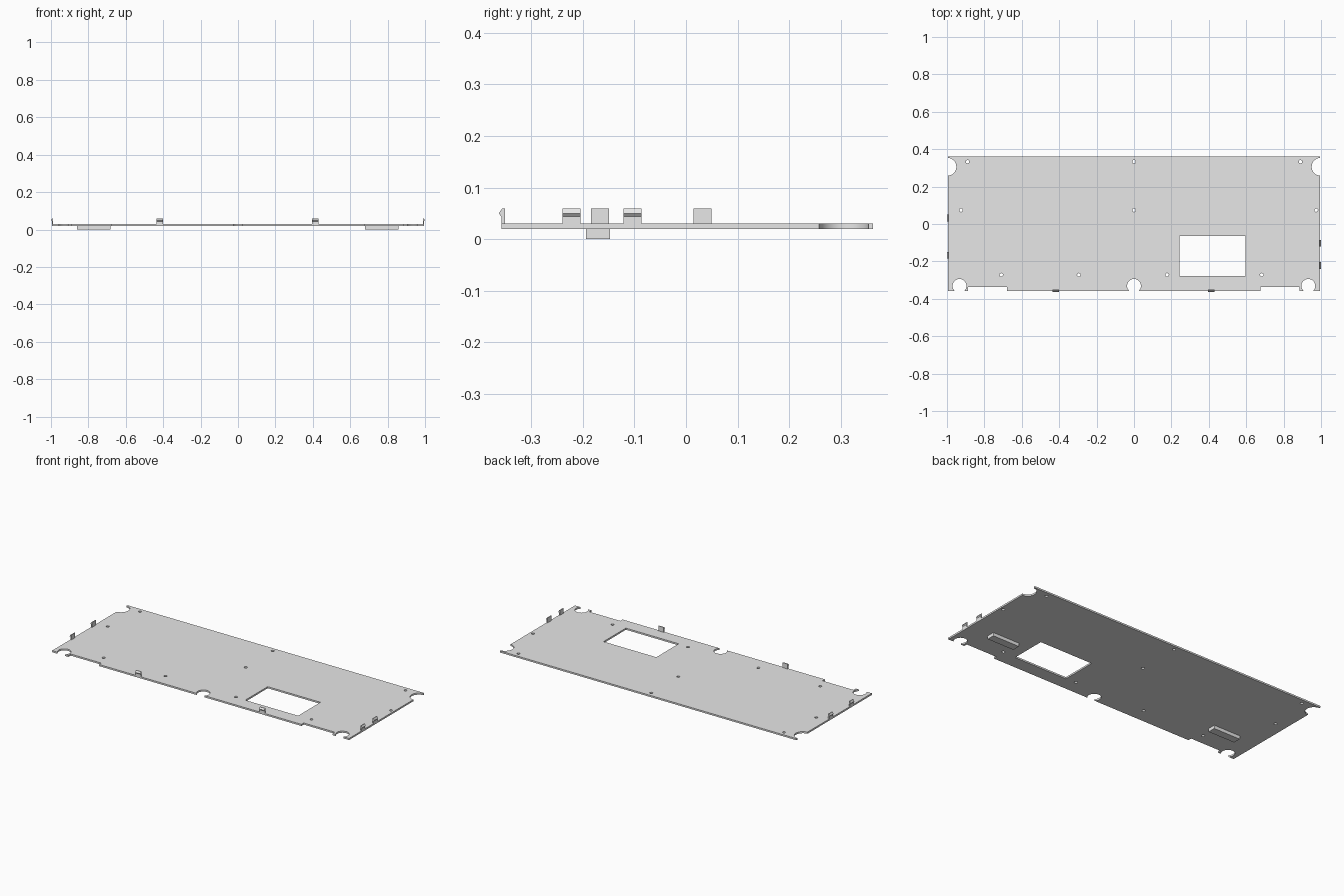
import bpy
import bmesh
from math import radians
from mathutils import Matrix, Vector

old = bpy.data.objects.get("Cube")
if old:
    bpy.data.objects.remove(old, do_unlink=True)

# Single sheet material
grey = bpy.data.materials.new("light grey")
grey.use_nodes = True
colour = (0.8, 0.8, 0.8, 1)
grey.diffuse_color = colour
grey.node_tree.nodes["Principled BSDF"].inputs["Base Color"].default_value = colour

BOTTOM, TOP = 0.02, 0.03
HALF_X, FRONT, BACK = 0.995, -0.358, 0.362


def add_box(bm, x0, x1, y0, y1, z0, z1):
    centre = Matrix.Translation(((x0 + x1) / 2, (y0 + y1) / 2, (z0 + z1) / 2))
    size = Matrix.Diagonal((x1 - x0, y1 - y0, z1 - z0, 1))
    bmesh.ops.create_cube(bm, size=1, matrix=centre @ size)


def add_drill(bm, x, y, radius, segments):
    bmesh.ops.create_cone(bm, cap_ends=True, segments=segments, radius1=radius,
                          radius2=radius, depth=0.1,
                          matrix=Matrix.Translation((x, y, TOP)))


def finish(name, bm):
    bmesh.ops.recalc_face_normals(bm, faces=bm.faces)
    mesh = bpy.data.meshes.new(name)
    bm.to_mesh(mesh)
    bm.free()
    mesh.materials.append(grey)
    obj = bpy.data.objects.new(name, mesh)
    bpy.context.collection.objects.link(obj)
    return obj


# Base plate
bm = bmesh.new()
add_box(bm, -HALF_X, HALF_X, FRONT, BACK, BOTTOM, TOP)
plate = finish("base_plate", bm)

# Cutters: window, front notches, screw reliefs, back corner reliefs, pin holes
bm = bmesh.new()
add_box(bm, 0.243, 0.597, -0.277, -0.063, -0.05, 0.1)
add_box(bm, -0.887, -0.68, -0.5, -0.336, -0.05, 0.1)
add_box(bm, 0.676, 0.884, -0.5, -0.336, -0.05, 0.1)
for x in (-0.933, 0, 0.932):
    add_drill(bm, x, -0.331, 0.037, 40)
for side in (-1, 1):
    add_drill(bm, side * 0.998, 0.306, 0.048, 48)
holes = [(x, 0.333) for x in (-0.89, 0, 0.89)]
holes += [(x, 0.074) for x in (-0.925, 0, 0.974)]
holes += [(x, -0.272) for x in (-0.71, -0.295, 0.177, 0.683)]
for x, y in holes:
    add_drill(bm, x, y, 0.009, 20)
cutter = finish("plate_cutter", bm)
cutter.hide_render = True

cut = plate.modifiers.new("cutouts", "BOOLEAN")
cut.operation = "DIFFERENCE"
cut.solver = "EXACT"
cut.object = cutter
bpy.context.view_layer.objects.active = plate
plate.select_set(True)
bpy.ops.object.modifier_apply(modifier=cut.name)
bpy.data.objects.remove(cutter, do_unlink=True)
bpy.ops.object.shade_smooth_by_angle(angle=radians(30))

# Snap clips: barbed profile (outward, height) swept along the plate edge
CLIP = [(-0.007, TOP), (0, TOP), (0, 0.044), (0.005, 0.05), (-0.002, 0.06), (-0.007, 0.06)]
CLIP_WIDTH = 0.035


def add_clip(name, x, y, turn):
    bm = bmesh.new()
    verts = [bm.verts.new((-CLIP_WIDTH / 2, -out, z)) for out, z in CLIP]
    face = bm.faces.new(verts)
    swept = bmesh.ops.extrude_face_region(bm, geom=[face])["geom"]
    moved = [v for v in swept if isinstance(v, bmesh.types.BMVert)]
    bmesh.ops.translate(bm, verts=moved, vec=Vector((CLIP_WIDTH, 0, 0)))
    clip = finish(name, bm)
    clip.location = (x, y, 0)
    clip.rotation_euler.z = radians(turn)


add_clip("front_clip_right", -0.418, FRONT, 0)
add_clip("front_clip_left", 0.413, FRONT, 0)
for label, y in (("front", -0.222), ("back", -0.104)):
    add_clip("left_clip_" + label, HALF_X, y, 90)
for label, y in (("front", -0.167), ("back", 0.032)):
    add_clip("right_clip_" + label, -HALF_X, y, -90)

# Locating blocks under the plate
for label, x in (("right", -0.772), ("left", 0.768)):
    bm = bmesh.new()
    add_box(bm, x - 0.089, x + 0.089, -0.194, -0.147, 0, BOTTOM)
    finish("underside_block_" + label, bm)
